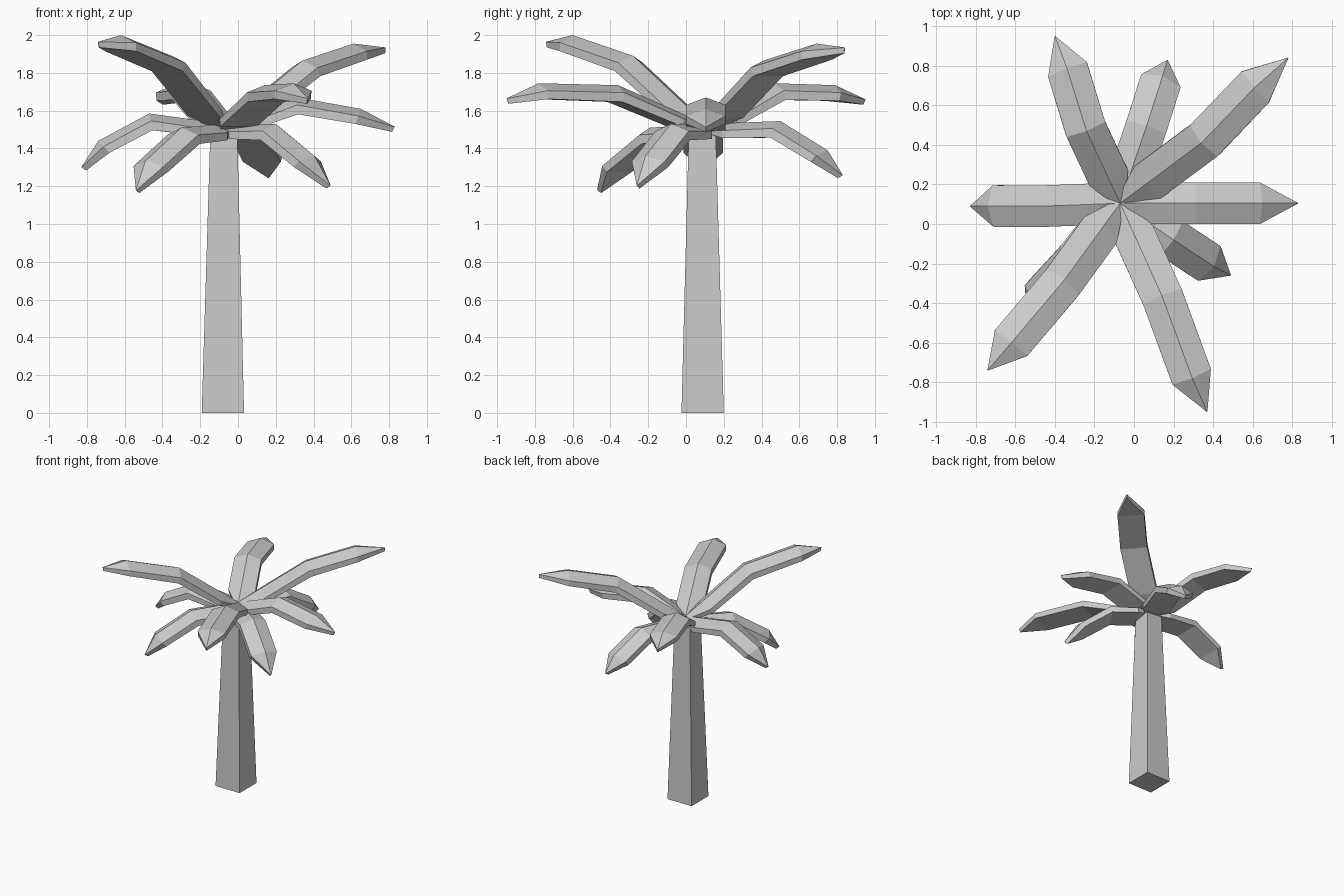
import bpy, bmesh
from mathutils import Vector

if "Cube" in bpy.data.objects:
    bpy.data.objects.remove(bpy.data.objects["Cube"])


def make_object(name, bm):
    bmesh.ops.recalc_face_normals(bm, faces=bm.faces)
    mesh = bpy.data.meshes.new(name)
    bm.to_mesh(mesh)
    bm.free()
    obj = bpy.data.objects.new(name, mesh)
    bpy.context.collection.objects.link(obj)
    return obj


def loft(name, rings):
    """Skin a list of equal-sized point rings and cap both ends."""
    bm = bmesh.new()
    loops = [[bm.verts.new(p) for p in ring] for ring in rings]
    for a, b in zip(loops, loops[1:]):
        for i in range(len(a)):
            j = (i + 1) % len(a)
            bm.faces.new((a[i], a[j], b[j], b[i]))
    bm.faces.new(loops[0])
    bm.faces.new(loops[-1])
    bmesh.ops.remove_doubles(bm, verts=bm.verts, dist=1e-5)
    return make_object(name, bm)


def square(x, y, z, h):
    return [(x - h, y - h, z), (x + h, y - h, z), (x + h, y + h, z), (x - h, y + h, z)]


# Tapered square trunk
loft("trunk", [square(-0.08, 0.088, 0, 0.112), square(-0.075, 0.086, 1.5, 0.071)])

# Fronds: ridged, bent leaves running root -> bend -> shoulder -> tip
ROOT = Vector((-0.07, 0.105, 1.53))


def frond(name, bend, shoulder, tip):
    bend, shoulder, tip = Vector(bend), Vector(shoulder), Vector(tip)
    path = [ROOT, ROOT.lerp(bend, 0.3), bend, shoulder, tip]
    # half width, ridge height, edge thickness at each station
    sizes = [(0.03, 0.015, 0.03), (0.105, 0.04, 0.04), (0.105, 0.04, 0.05),
             (0.105, 0.04, 0.045), (0.002, 0.001, 0.03)]
    flat = Vector((tip.x - ROOT.x, tip.y - ROOT.y, 0)).normalized()
    side = flat.cross(Vector((0, 0, 1)))
    rings = []
    for i, (p, (w, h, t)) in enumerate(zip(path, sizes)):
        before = (p - path[max(i - 1, 0)]).normalized()
        after = (path[min(i + 1, 4)] - p).normalized()
        up = side.cross(before + after).normalized()
        rings.append([p, p + side * w - up * h, p + side * w - up * (h + t),
                      p - side * w - up * (h + t), p - side * w - up * h])
    loft(name, rings)


fronds = {
    "frond_high_back": ((0.34, 0.41, 1.865), (0.61, 0.69, 1.955), (0.78, 0.84, 1.935)),
    "frond_high_front": ((-0.35, -0.28, 1.89), (-0.62, -0.60, 2.0), (-0.74, -0.74, 1.965)),
    "frond_mid_back": ((-0.24, 0.47, 1.745), (-0.34, 0.79, 1.735), (-0.40, 0.95, 1.66)),
    "frond_mid_front": ((0.14, -0.36, 1.735), (0.295, -0.78, 1.745), (0.37, -0.95, 1.665)),
    "frond_mid_right": ((0.31, 0.105, 1.67), (0.65, 0.105, 1.61), (0.83, 0.105, 1.515)),
    "frond_low_left": ((-0.47, 0.09, 1.585), (-0.74, 0.09, 1.44), (-0.83, 0.09, 1.30)),
    "frond_low_back": ((0.065, 0.50, 1.545), (0.145, 0.75, 1.39), (0.17, 0.83, 1.26)),
    "frond_low_right": ((0.20, -0.08, 1.53), (0.405, -0.215, 1.36), (0.49, -0.26, 1.205)),
    "frond_low_front": ((-0.30, -0.19, 1.51), (-0.49, -0.40, 1.335), (-0.54, -0.47, 1.18)),
}
for name, points in fronds.items():
    frond(name, *points)
